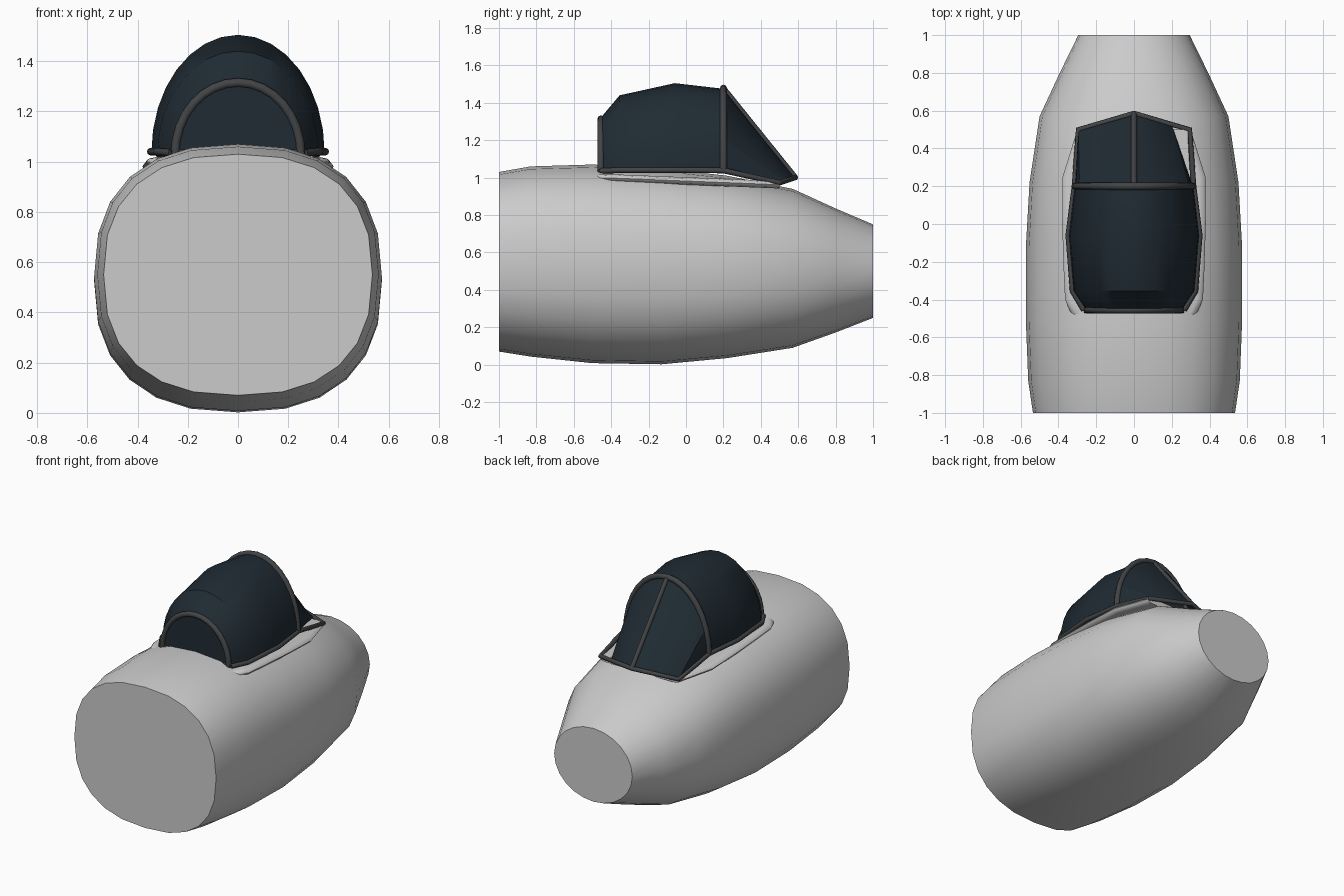
import bpy, bmesh
from math import sin, cos, pi, copysign, radians

if "Cube" in bpy.data.objects:
    bpy.data.objects.remove(bpy.data.objects["Cube"])


def material(name, rgb):
    m = bpy.data.materials.new(name)
    m.diffuse_color = (*rgb, 1)
    m.use_nodes = True
    m.node_tree.nodes["Principled BSDF"].inputs["Base Color"].default_value = m.diffuse_color
    return m


GLASS = material("dark_glass", (0.014, 0.024, 0.033))
FRAME = material("frame_metal", (0.055, 0.057, 0.06))


def finish(bm, name, mat=None, angle=35):
    bmesh.ops.recalc_face_normals(bm, faces=bm.faces)
    me = bpy.data.meshes.new(name)
    bm.to_mesh(me)
    bm.free()
    ob = bpy.data.objects.new(name, me)
    bpy.context.collection.objects.link(ob)
    if mat:
        me.materials.append(mat)
    smooth(ob, angle)
    return ob


def smooth(ob, angle):
    bpy.ops.object.select_all(action='DESELECT')
    ob.select_set(True)
    bpy.context.view_layer.objects.active = ob
    bpy.ops.object.shade_smooth_by_angle(angle=radians(angle))


def loft(sections, closed, cap_ends):
    """Skin a list of equal-length point rings."""
    bm = bmesh.new()
    rings = [[bm.verts.new(p) for p in s] for s in sections]
    n = len(rings[0])
    for a, b in zip(rings, rings[1:]):
        for i in range(n if closed else n - 1):
            j = (i + 1) % n
            bm.faces.new((a[i], a[j], b[j], b[i]))
    for k in cap_ends:
        bm.faces.new(rings[k])
    return bm


def tube(name, points, radius, cyclic=False):
    cu = bpy.data.curves.new(name, 'CURVE')
    cu.dimensions = '3D'
    cu.bevel_depth = radius
    cu.bevel_resolution = 2
    cu.use_fill_caps = True
    sp = cu.splines.new('POLY')
    sp.points.add(len(points) - 1)
    for p, co in zip(sp.points, points):
        p.co = (*co, 1)
    sp.use_cyclic_u = cyclic
    cu.materials.append(FRAME)
    ob = bpy.data.objects.new(name, cu)
    bpy.context.collection.objects.link(ob)
    bpy.ops.object.select_all(action='DESELECT')
    ob.select_set(True)
    bpy.context.view_layer.objects.active = ob
    bpy.ops.object.convert(target='MESH')
    smooth(bpy.context.object, 50)


def power(v, p):
    return copysign(abs(v) ** p, v)


def hull_ring(y, w, lo, hi, p):
    c, h = (lo + hi) / 2, (hi - lo) / 2
    return [(w * power(cos(i * pi / 12), p), y, c + h * power(sin(i * pi / 12), p))
            for i in range(24)]


def arch(y, w, base, top, n=16):
    return [(w * cos(pi * i / n), y, base + (top - base) * sin(pi * i / n))
            for i in range(n + 1)]


# Fuselage: (y, half width, bottom, top, roundness)
hull = [(-1, .535, .07, 1.03, .82), (-.83, .56, .043, 1.06, .82),
        (-.5, .573, .008, 1.07, .82), (-.13, .573, .002, 1.05, .82),
        (.22, .553, .035, 1.01, .83), (.57, .50, .09, .94, .87),
        (.8, .393, .172, .835, .94), (1, .295, .25, .75, 1)]
finish(loft([hull_ring(*s) for s in hull], True, (0, -1)), "fuselage")

# Cockpit sill: shallow tapering plate with rounded rim
edge = [(-.50, .29), (-.47, .335), (-.40, .365), (-.25, .372), (0, .38), (.25, .378), (.50, .30)]
rings = []
for inset, dz in ((.035, -.02), (.01, -.014), (0, 0), (.01, .014), (.035, .02)):
    right = [(x - inset, y, 1.0 - max(0, y + .45) * .04 + dz) for y, x in edge]
    rings.append(right + [(-x, y, z) for x, y, z in reversed(right)])
finish(loft(rings, True, (0, -1)), "cockpit_sill", angle=50)

# Canopy bubble
bubble = [(-.46, .25, 1.03, 1.315), (-.355, .32, 1.035, 1.44),
          (-.06, .345, 1.035, 1.505), (.2, .315, 1.035, 1.475)]
finish(loft([arch(*s) for s in bubble], False, (0,)), "canopy_bubble", GLASS)

# Windscreen: ruled from hoop to front rail; right pane stops short of the corner
hoop = arch(.2, .312, 1.035, 1.475)
tip = (0, .585, 1.0)
for name, sign, corner in (("windscreen_left", -1, (-.295, .50, .972)),
                           ("windscreen_right", 1, (.20, .525, .98))):
    half = hoop[8:] if sign < 0 else hoop[8::-1]
    low = [tuple(tip[k] + (corner[k] - tip[k]) * min(1, i / 6) for k in range(3))
           for i in range(9)]
    bm = loft([half, low], False, ())
    bmesh.ops.remove_doubles(bm, verts=bm.verts, dist=1e-4)
    finish(bm, name, GLASS, 20)

# Frame tubes
tube("rear_hoop", arch(-.455, .25, 1.03, 1.315), .018)
tube("front_hoop", arch(.2, .312, 1.035, 1.478), .019)
tube("windscreen_bar", [(0, .2, 1.478), tip], .015)
side = [(.265, -.455, 1.035), (.325, -.355, 1.04), (.348, -.06, 1.04),
        (.315, .2, 1.038), (.295, .50, .972)]
tube("base_rail", side + [tip] + [(-x, y, z) for x, y, z in reversed(side)], .015)
tube("rear_cross_rail", [(-.265, -.455, 1.035), (.265, -.455, 1.035)], .015)
